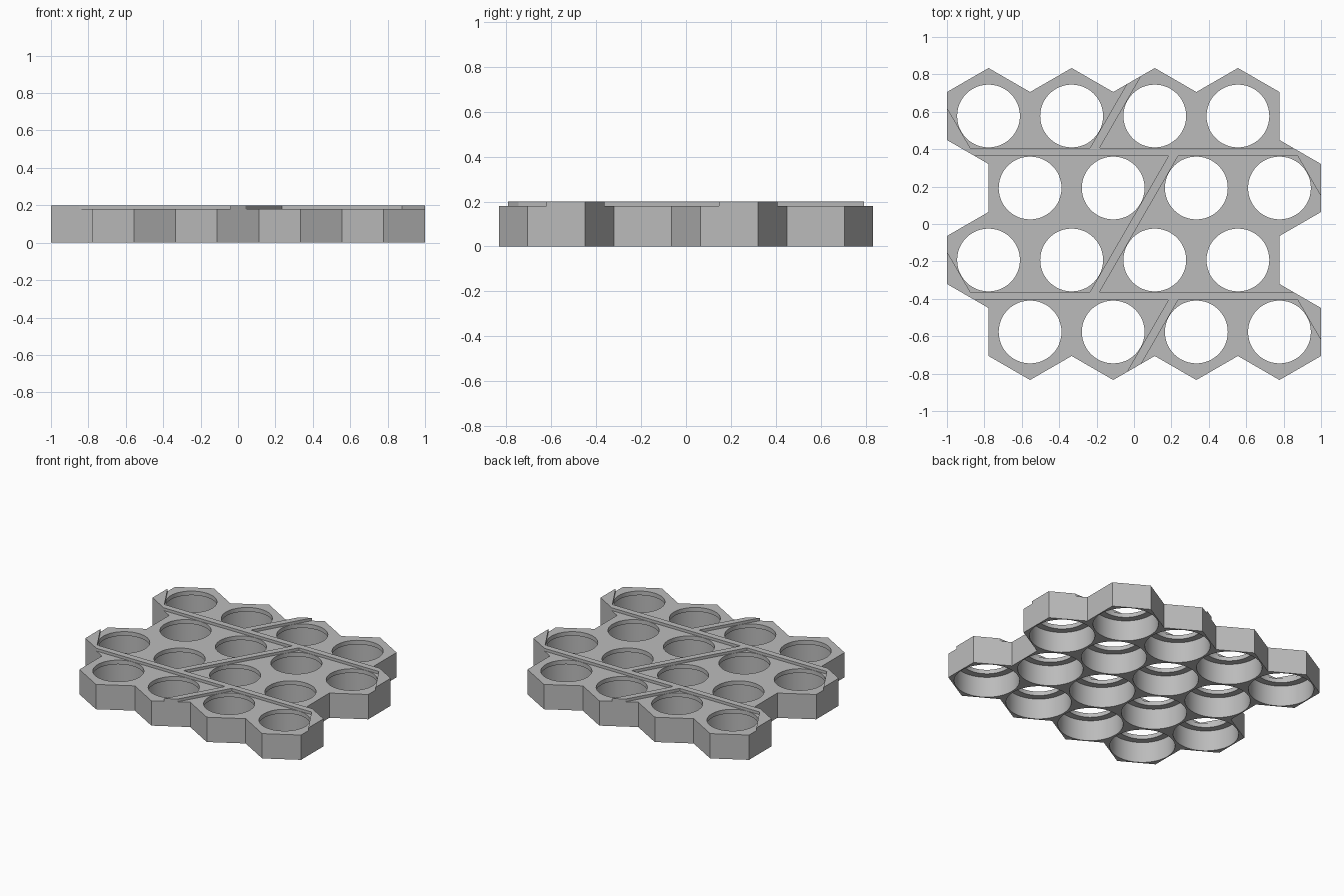
import bpy, bmesh, math
from mathutils import Vector

if "Cube" in bpy.data.objects:
    bpy.data.objects.remove(bpy.data.objects["Cube"])

P = 2 / 4.5                  # cell pitch
R = P / math.sqrt(3)         # hexagon corner radius
ROW = P * math.sqrt(3) / 2   # row spacing
FLOOR, TOP, SHELF = 0.18, 0.20, 0.15
HOLE, CAVITY = 0.168, 0.215
HALF = 0.0225                # half width of a ridge
SEG = 48

grey = bpy.data.materials.new("plain grey")
grey.diffuse_color = (0.5, 0.5, 0.5, 1)
grey.use_nodes = True
grey.node_tree.nodes["Principled BSDF"].inputs["Base Color"].default_value = grey.diffuse_color


def finish(bm, name):
    bmesh.ops.recalc_face_normals(bm, faces=bm.faces)
    mesh = bpy.data.meshes.new(name)
    bm.to_mesh(mesh)
    bm.free()
    mesh.materials.append(grey)
    ob = bpy.data.objects.new(name, mesh)
    bpy.context.collection.objects.link(ob)
    return ob


# Cell centres: four rows of four, alternate rows shifted sideways
centres = []
for r in range(4):
    x0 = -1 + P / 2 if r % 2 == 0 else -1 + P
    for c in range(4):
        centres.append(Vector((x0 + c * P, (1.5 - r) * ROW)))


def radius_hex(a):
    # hexagon with corners at 30, 90, 150... degrees
    k = (a + math.pi / 6) % (math.pi / 3) - math.pi / 6
    return (P / 2) / math.cos(k)


# Honeycomb plate: each cell is a hexagon with a stepped round opening
bm = bmesh.new()
for ctr in centres:
    def loop(radius, z):
        out = []
        for i in range(SEG):
            a = 2 * math.pi * i / SEG
            d = radius_hex(a) if radius is None else radius
            out.append(bm.verts.new((ctr.x + d * math.cos(a), ctr.y + d * math.sin(a), z)))
        return out
    rings = [loop(None, FLOOR), loop(None, 0), loop(CAVITY, 0),
             loop(CAVITY, SHELF), loop(HOLE, SHELF), loop(HOLE, FLOOR)]
    for k in range(6):
        a, b = rings[k], rings[(k + 1) % 6]
        for i in range(SEG):
            j = (i + 1) % SEG
            if k == 0:
                # leave out walls shared with a neighbouring cell
                side = round(((i + 0.5) / SEG * 360) / 60) * math.pi / 3
                n = ctr + P * Vector((math.cos(side), math.sin(side)))
                if any((n - o).length < 0.05 for o in centres):
                    continue
            bm.faces.new((a[i], a[j], b[j], b[i]))
bmesh.ops.remove_doubles(bm, verts=bm.verts, dist=0.0005)
plate = finish(bm, "honeycomb_plate")
bpy.context.view_layer.objects.active = plate
plate.select_set(True)
bpy.ops.object.shade_smooth_by_angle(angle=math.radians(25))
plate.select_set(False)


def unit(deg):
    return Vector((math.cos(math.radians(deg)), math.sin(math.radians(deg))))


def ridge(name, clips, turn=1):
    """Raised strip: block trimmed by (point, outward direction) lines."""
    b = bmesh.new()
    bmesh.ops.create_cube(b, size=1)
    for v in b.verts:
        v.co = (v.co.x * 4, v.co.y * 4, FLOOR if v.co.z < 0 else TOP)
    for p, deg in clips:
        n = unit(deg) * turn
        res = bmesh.ops.bisect_plane(b, geom=b.verts[:] + b.edges[:] + b.faces[:],
                                     plane_co=(p.x * turn, p.y * turn, 0),
                                     plane_no=(n.x, n.y, 0), clear_outer=True)
        cut = [e for e in res["geom_cut"] if isinstance(e, bmesh.types.BMEdge)]
        bmesh.ops.edgeloop_fill(b, edges=cut)
    finish(b, name)


def strip(p, deg):
    # the two long sides of a strip running in direction deg
    return [(p + unit(deg + s) * HALF, deg + s) for s in (90, -90)]


# Long ridges between row pairs
for i, y in enumerate((ROW, -ROW)):
    left = Vector((-1 + P / 2, y + ROW / 2)) + unit(240) * P / 2
    right = Vector((1 - P / 2, y - ROW / 2)) + unit(60) * P / 2
    ridge(f"long_ridge_{i}", strip(Vector((0, y)), 0) + [(left, 240), (right, 60)])

# Slanted ridge across the middle rows
edge = Vector((0, ROW - HALF))
ridge("middle_ridge", strip(Vector((0, 0)), 60) + [(edge, 90), (-edge, 270)])

for turn, label in ((1, "back"), (-1, "front")):
    # Slanted ridge across an outer row
    nb = Vector((P / 4, 1.5 * ROW))
    ridge(f"{label}_ridge", strip(Vector((-P / 4, 1.5 * ROW)), 60)
          + [(Vector((0, ROW + HALF)), 270), (nb + unit(120) * P / 2, 120)], turn)
    # Corner pieces at the row ends
    for r in (1.5, -0.5):
        c = Vector((-1 + P / 2, r * ROW))
        ridge(f"{label}_end_ridge_{'a' if r > 0 else 'b'}",
              [(c + unit(210) * (P / 2 * math.cos(math.pi / 6) - HALF), 30),
               (c + unit(180) * P / 2, 180), (c + unit(240) * P / 2, 240),
               (Vector((0, (r - 0.5) * ROW + HALF)), 270)], turn)
